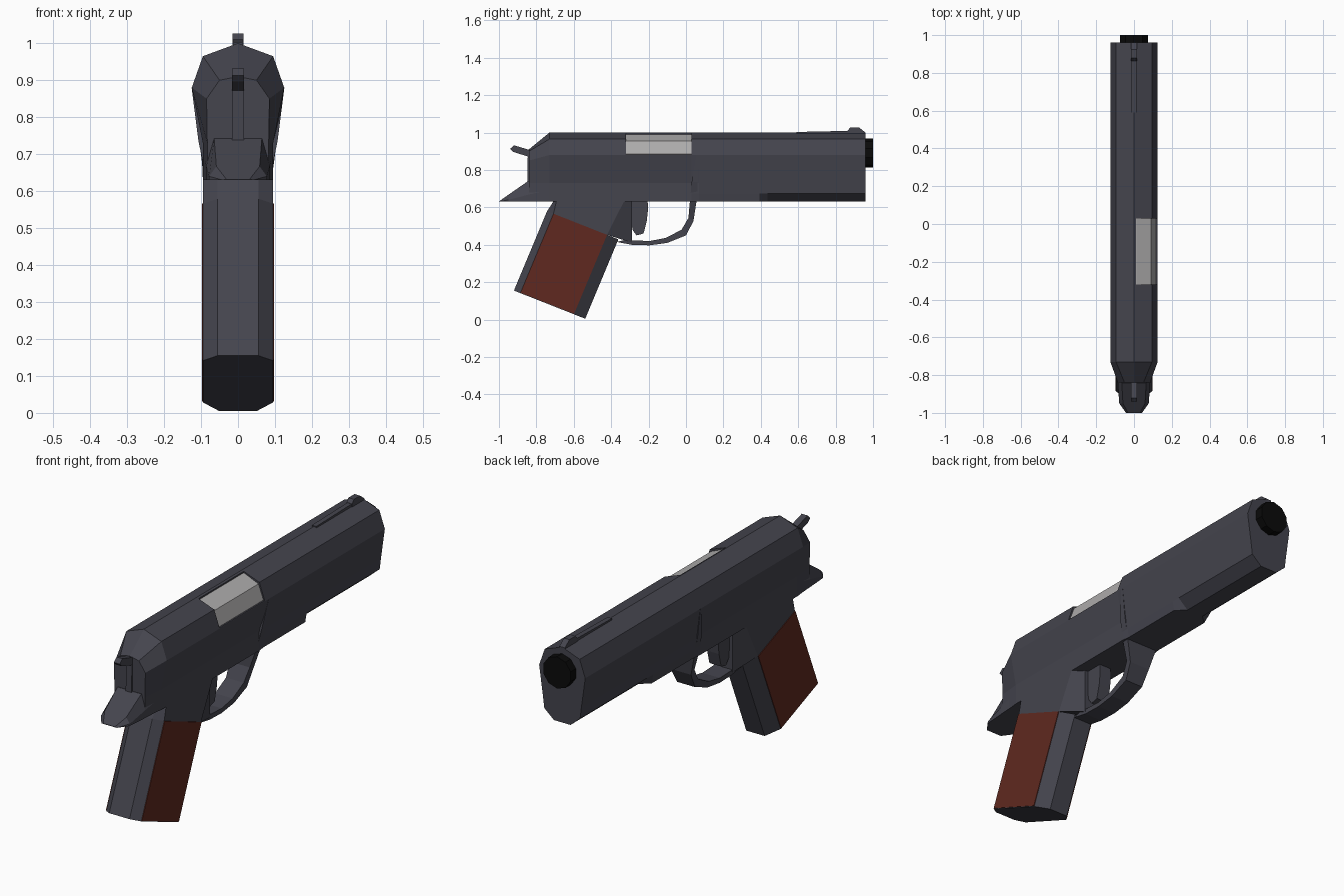
import bpy, bmesh, math
from mathutils import Vector

if "Cube" in bpy.data.objects:
    bpy.data.objects.remove(bpy.data.objects["Cube"])


def material(name, rgb):
    m = bpy.data.materials.new(name)
    m.diffuse_color = (*rgb, 1)
    m.use_nodes = True
    m.node_tree.nodes["Principled BSDF"].inputs["Base Color"].default_value = m.diffuse_color
    return m


STEEL = material("dark_steel", (0.058, 0.058, 0.075))
WOOD = material("red_wood", (0.115, 0.022, 0.014))
SILVER = material("bright_steel", (0.42, 0.41, 0.41))
BLACK = material("black", (0.003, 0.003, 0.003))


def loft(name, rings, mat=STEEL):
    """Skin a closed, capped solid through rings of equal length."""
    bm = bmesh.new()
    vs = [[bm.verts.new(p) for p in r] for r in rings]
    n = len(vs[0])
    for a, b in zip(vs, vs[1:]):
        for i in range(n):
            j = (i + 1) % n
            bm.faces.new((a[i], a[j], b[j], b[i]))
    bm.faces.new(vs[0])
    bm.faces.new(vs[-1])
    bmesh.ops.recalc_face_normals(bm, faces=bm.faces)
    me = bpy.data.meshes.new(name)
    bm.to_mesh(me)
    bm.free()
    ob = bpy.data.objects.new(name, me)
    bpy.context.collection.objects.link(ob)
    me.materials.append(mat)
    return ob


def prism(name, profile, half, mat=STEEL):
    """Extrude a side (y, z) profile symmetrically across x."""
    return loft(name, [[(x, y, z) for y, z in profile] for x in (-half, half)], mat)


def section(y, pts):
    """Mirror a half cross-section (x, z) that runs from top to bottom."""
    full = pts + [(-x, z) for x, z in reversed(pts) if x > 0]
    return [(x, y, z) for x, z in full]


# Slide and frame body
top = [(0, 1.0), (.095, .965), (.125, .88)]
rear = [(0, .91), (.05, .90), (.085, .85), (.083, .73), (.083, .675), (.083, .63)]
mid = top + [(.095, .73), (.095, .675), (.095, .63)]
fore = top + [(.104, .73), (.097, .675), (.09, .63)]
nose = top + [(.104, .73), (.097, .675), (.045, .63)]
body = loft("slide_and_frame", [section(y, s) for y, s in (
    (-.84, rear), (-.73, mid), (.03, mid), (.07, fore), (.393, fore), (.435, nose), (.96, nose))])

# Ejection port: cut a recess, then fill it with the bright chamber
cutter = loft("port_cutter", [[(x, y, z) for x, z in ((.01, .883), (.2, .883), (.2, 1.1), (.01, 1.1))]
                              for y in (-.32, .03)])
cutter.hide_render = True
mod = body.modifiers.new("port", "BOOLEAN")
mod.operation, mod.solver, mod.object = "DIFFERENCE", "EXACT", cutter
bpy.context.view_layer.objects.active = body
bpy.ops.object.modifier_apply(modifier="port")
bpy.data.objects.remove(cutter)
loft("ejection_port", [[(x, y, z) for x, z in (
    (.005, .99), (.012, .989), (.09, .956), (.117, .884), (.11, .87), (.005, .87))]
    for y in (-.321, .031)], SILVER)

# Barrel muzzle
loft("muzzle", [[(.078 * math.cos(k * math.pi / 5 + .314), y, .89 + .078 * math.sin(k * math.pi / 5 + .314))
                 for k in range(10)] for y in (.9, 1.0)], BLACK)

# Sights
prism("sight_rib", [(.59, .98), (.59, 1.003), (.87, 1.009), (.87, .98)], .012)
prism("front_sight", [(.862, .98), (.864, 1.01), (.878, 1.027), (.925, 1.027), (.96, 1.0), (.96, .98)], .015)

# Hammer
prism("hammer", [(-.78, .73), (-.848, .73), (-.846, .872), (-.925, .897), (-.94, .913),
                 (-.92, .932), (-.83, .905), (-.78, .91)], .016)

# Rear tang
loft("tang", [[(-w, y, .63), (w, y, .63), (w, y, side), (w * .75, y, ztop), (-w * .75, y, ztop), (-w, y, side)]
              for y, w, side, ztop in ((-.70, .094, .70, .74), (-.842, .086, .668, .742),
                                       (-.95, .078, .64, .667), (-1.0, .042, .63, .632))])

# Grip, built along its tilted axis
axis, across = Vector((0, .385, .923)), Vector((0, .93, -.367))
base = Vector((0, -.92, .155))


def grip_point(x, s, t):
    p = base + across * s + axis * t
    return (x, p.y, p.z)


outline = [(.055, 0), (.095, .037), (.095, .345), (.05, .41)]
outline += [(-x, s) for x, s in reversed(outline)]
grip_rings = [[grip_point(x, s, t) for x, s in outline] for t in (0, .46)]
loft("grip", grip_rings)
loft("grip_panels", [[grip_point(x, s, t) for s, t in ((.037, .003), (.345, .003), (.345, .46), (.037, .46))]
                     for x in (-.098, .098)], WOOD)

# Neck joining the grip to the frame
lower = [(x, -.29, .412) if s > .4 else p for (x, s), p in zip(outline, grip_rings[1])]
ys = [-.70, -.69, -.325, -.29]
upper = [(x, y, .645) for (x, s), y in zip(outline, ys + ys[::-1])]
loft("grip_neck", [lower, upper])

# Trigger
prism("trigger", [(-.31, .635), (-.205, .635), (-.203, .59), (-.21, .527), (-.227, .46),
                  (-.265, .45), (-.286, .48), (-.295, .56)], .032)

# Trigger guard: outer y, z, inner y, z, half width
guard = [(-.37, .415, -.33, .425, .05), (-.29, .40, -.29, .424, .048), (-.195, .397, -.195, .42, .048),
         (-.10, .41, -.11, .436, .048), (0, .45, -.024, .48, .048), (.04, .527, .013, .543, .055),
         (.058, .645, .022, .645, .088), (.063, .735, .03, .735, .107), (.068, .88, .058, .88, .1255)]
loft("trigger_guard", [[(-w, a, b), (w, a, b), (w, c, d), (-w, c, d)] for a, b, c, d, w in guard])
